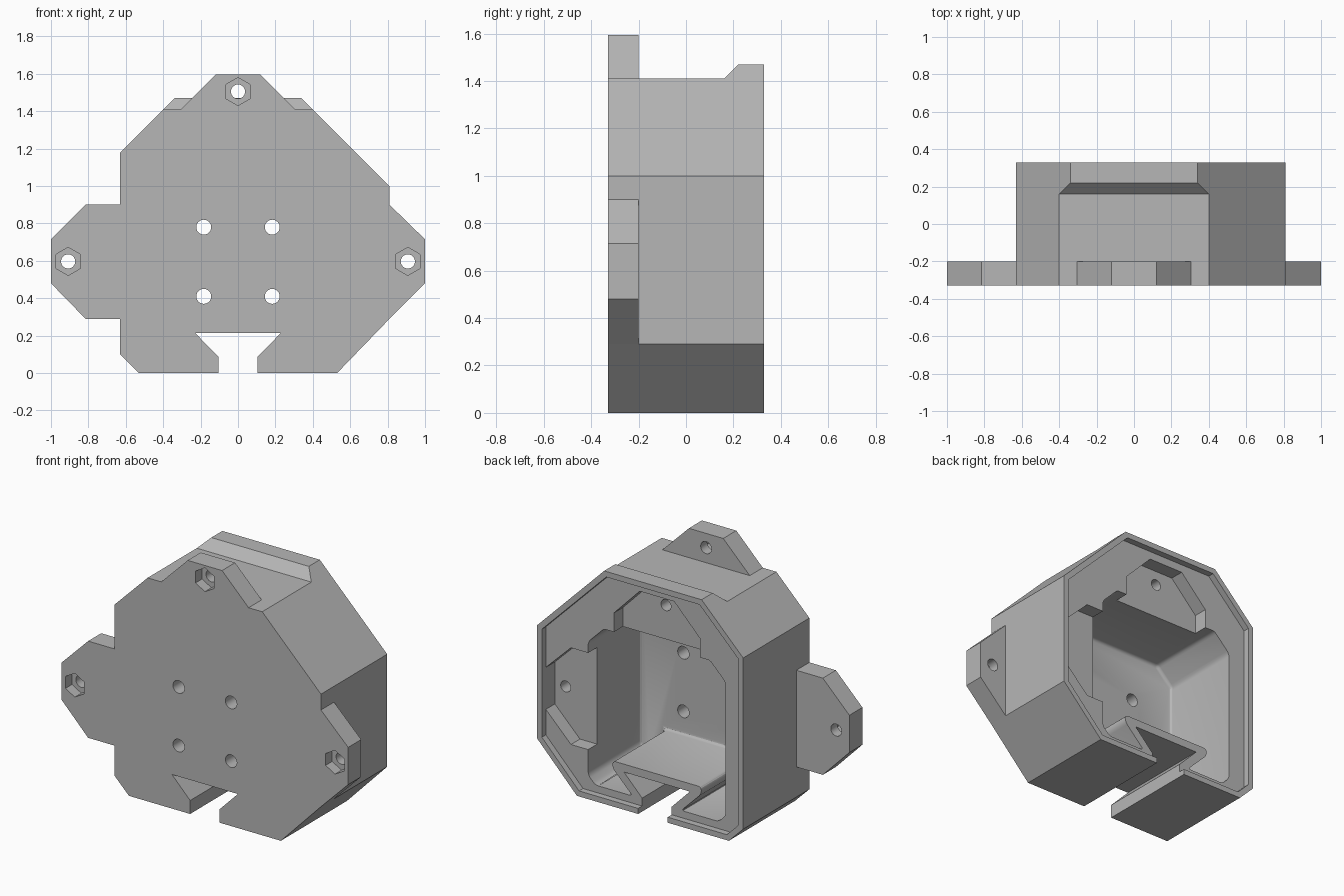
import bpy
import bmesh
import math
from mathutils import Vector

cube = bpy.data.objects.get("Cube")
if cube:
    bpy.data.objects.remove(cube, do_unlink=True)

FRONT, BACK = -0.33, 0.33
TAB_BACK = -0.20
FLOOR, LEDGE, PANEL = -0.235, 0.29, 0.20
RIM = 0.035

grey = bpy.data.materials.new("light_grey")
grey.use_nodes = True
grey.diffuse_color = (0.47, 0.47, 0.47, 1)
grey.node_tree.nodes["Principled BSDF"].inputs["Base Color"].default_value = grey.diffuse_color


def make(name, bm):
    bmesh.ops.recalc_face_normals(bm, faces=bm.faces)
    mesh = bpy.data.meshes.new(name)
    bm.to_mesh(mesh)
    bm.free()
    obj = bpy.data.objects.new(name, mesh)
    bpy.context.collection.objects.link(obj)
    mesh.materials.append(grey)
    return obj


def prism(name, outline, y0, y1):
    """Extrude an (x, z) outline from y0 to y1."""
    bm = bmesh.new()
    face = bm.faces.new([bm.verts.new((x, y0, z)) for x, z in outline])
    new = bmesh.ops.extrude_face_region(bm, geom=[face])["geom"]
    for v in new:
        if isinstance(v, bmesh.types.BMVert):
            v.co.y = y1
    return make(name, bm)


def ring(x, z, radius, sides):
    """Round or polygonal outline with one point straight up."""
    steps = [math.tau * i / sides for i in range(sides)]
    return [(x + radius * math.sin(a), z + radius * math.cos(a)) for a in steps]


def inset(outline, d):
    """Move every side of a clockwise outline inward by d."""
    pts = [Vector(p) for p in outline]
    result = []
    for i, p in enumerate(pts):
        a = (p - pts[i - 1]).normalized()
        b = (pts[(i + 1) % len(pts)] - p).normalized()
        na, nb = Vector((a.y, -a.x)), Vector((b.y, -b.x))
        result.append(tuple(p + (na + nb) * d / (1 + na.dot(nb))))
    return result


def combine(obj, other, operation="DIFFERENCE"):
    """Apply a boolean and drop the helper."""
    mod = obj.modifiers.new("cut", "BOOLEAN")
    mod.operation, mod.solver, mod.object = operation, "EXACT", other
    bpy.context.view_layer.objects.active = obj
    bpy.ops.object.modifier_apply(modifier=mod.name)
    bpy.data.objects.remove(other, do_unlink=True)


def finish(obj):
    bpy.ops.object.select_all(action="DESELECT")
    obj.select_set(True)
    bpy.context.view_layer.objects.active = obj
    bpy.ops.object.shade_smooth_by_angle(angle=math.radians(28))


# Housing: faceted block, clockwise from the upper right
lower = [(0.81, 1.0), (0.81, 0.29), (0.53, 0), (-0.53, 0), (-0.63, 0.1), (-0.63, 1.18)]
housing = prism("housing", [(-0.40, 1.41), (0.40, 1.41)] + lower, FRONT, BACK)

# Raised lip along the top of the open back, sloped on its front and ends
bm = bmesh.new()
loops = []
for half, y, z in ((0.40, 0.16, 1.36), (0.40, 0.16, 1.41), (0.34, 0.22, 1.47)):
    corners = [(-half, y), (half, y), (half, BACK), (-half, BACK)]
    loops.append([bm.verts.new((cx, cy, z)) for cx, cy in corners])
bm.faces.new(loops[0])
bm.faces.new(loops[-1])
for low, high in zip(loops, loops[1:]):
    for i in range(4):
        j = (i + 1) % 4
        bm.faces.new((low[i], low[j], high[j], high[i]))
combine(housing, make("back_lip", bm), "UNION")

# Shallow lid recess that leaves a thin rim
rear = [(-0.34, 1.47), (0.34, 1.47)] + lower
combine(housing, prism("lid_recess", inset(rear, RIM), LEDGE, 0.5))

# Deep cavity, its lower side wrapping around the dovetail guide
right = [(0.37, 1.08), (0.48, 0.97), (0.48, 0.13), (0.43, 0.08),
         (0.17, 0.08), (0.31, 0.22), (0.31, 0.265)]
cavity = prism("cavity", right + [(-x, z) for x, z in reversed(right)], FLOOR, 0.5)
soft = cavity.modifiers.new("soft", "BEVEL")
soft.width, soft.segments, soft.limit_method = 0.02, 3, "ANGLE"
combine(housing, cavity)

# Tab-shaped pockets above and beside the cavity, each with a blind screw hole
top_pocket = [(-0.30, 1.0), (-0.30, 1.20), (-0.12, 1.385),
              (0.12, 1.385), (0.30, 1.20), (0.30, 1.0)]
side_pocket = [(0.40, 0.90), (0.60, 0.90), (0.775, 0.73),
               (0.775, 0.465), (0.60, 0.29), (0.40, 0.29)]
for outline, hole in ((top_pocket, (0, 1.295)), (side_pocket, (0.70, 0.595))):
    combine(housing, prism("pocket", outline, PANEL, 0.5))
    combine(housing, prism("screw_hole", ring(*hole, 0.035, 24), 0.0, 0.5))

# Dovetail slot running from front to back
half_slot = [(0.23, 0.215), (0.103, 0.085), (0.103, -0.1)]
slot = half_slot + [(-x, z) for x, z in reversed(half_slot)]
combine(housing, prism("dovetail_slot", slot, -0.5, 0.5))

# Four mounting holes through the front plate
for x in (-0.183, 0.183):
    for z in (0.41, 0.78):
        combine(housing, prism("mounting_hole", ring(x, z, 0.04, 24), -0.5, 0.0))
finish(housing)

# Three mounting tabs with a screw hole and a hexagonal nut pocket
side_left = [(0.81, 0.90), (1.0, 0.715), (1.0, 0.48), (0.81, 0.29)]
side_right = [(-0.63, 0.90), (-0.815, 0.90), (-1.0, 0.715),
              (-1.0, 0.48), (-0.815, 0.29), (-0.63, 0.29)]
top = [(-0.305, 1.41), (-0.12, 1.595), (0.12, 1.595), (0.305, 1.41)]
for name, outline, hole in (("left_tab", side_left, (0.908, 0.597)),
                            ("right_tab", side_right, (-0.908, 0.597)),
                            ("top_tab", top, (0, 1.505))):
    tab = prism(name, outline, FRONT, TAB_BACK)
    combine(tab, prism("nut_pocket", ring(*hole, 0.075, 6), -0.5, FRONT + 0.065))
    combine(tab, prism("tab_hole", ring(*hole, 0.038, 24), -0.5, 0.0))
    finish(tab)
